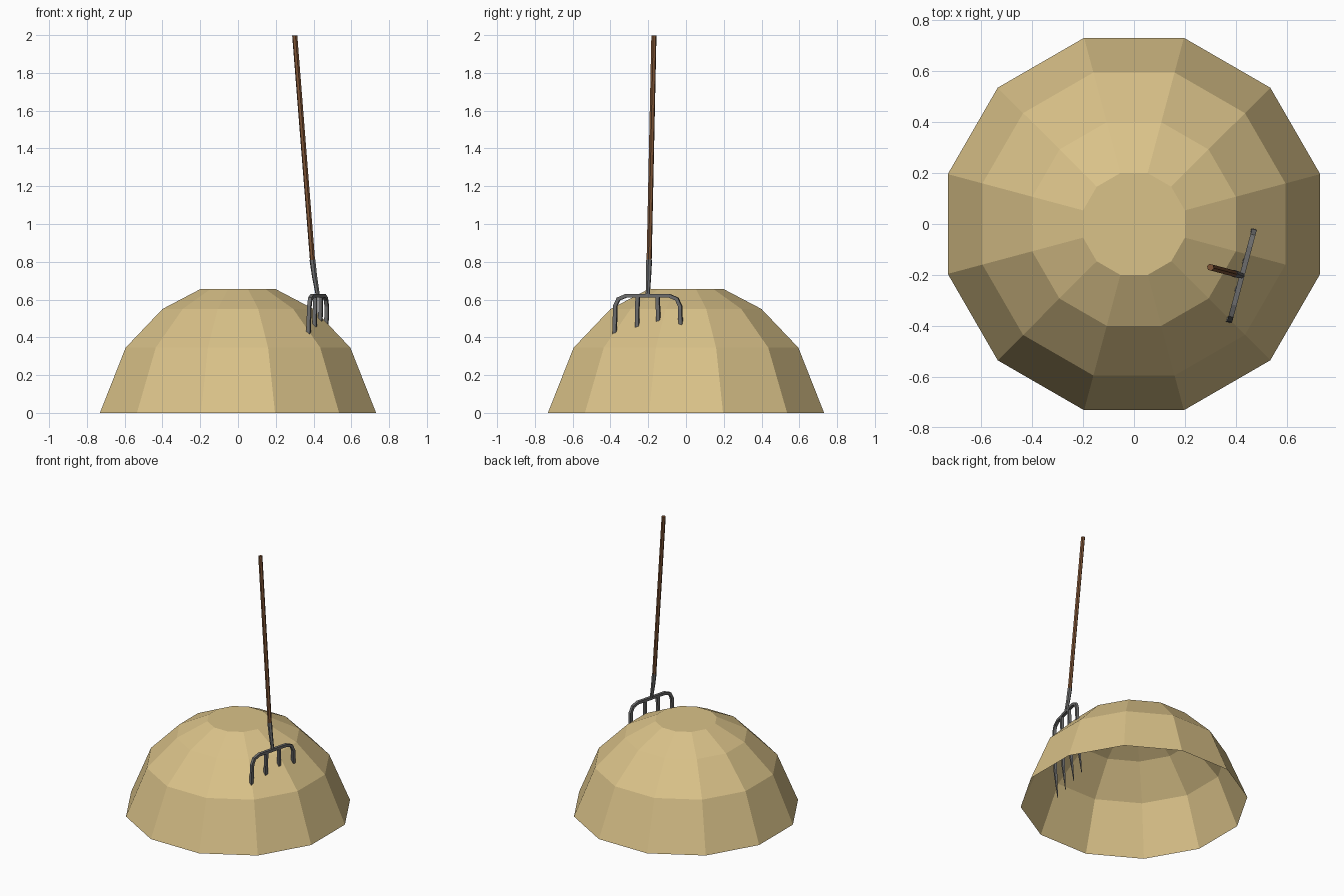
import bpy, bmesh, math
from mathutils import Vector

if "Cube" in bpy.data.objects:
    bpy.data.objects.remove(bpy.data.objects["Cube"])


def material(name, rgb):
    m = bpy.data.materials.new(name)
    m.diffuse_color = (*rgb, 1)
    m.use_nodes = True
    m.node_tree.nodes["Principled BSDF"].inputs["Base Color"].default_value = m.diffuse_color
    return m


HAY = material("hay", (0.70, 0.54, 0.25))
WOOD = material("wood", (0.20, 0.085, 0.035))
METAL = material("metal", (0.15, 0.15, 0.15))

# Fork frame: U runs along the crossbar, V points out from it
ORIGIN = Vector((0.424, -0.203, 0))
A = math.radians(15)
U = Vector((math.sin(A), math.cos(A), 0))
V = Vector((math.cos(A), -math.sin(A), 0))


def finish(bm, name, mat):
    bmesh.ops.recalc_face_normals(bm, faces=bm.faces)
    me = bpy.data.meshes.new(name)
    bm.to_mesh(me)
    bm.free()
    me.materials.append(mat)
    ob = bpy.data.objects.new(name, me)
    bpy.context.collection.objects.link(ob)
    return ob


def skin(bm, rings):
    """Join successive vertex loops with quads."""
    for r0, r1 in zip(rings, rings[1:]):
        n = len(r0)
        for i in range(n):
            j = (i + 1) % n
            bm.faces.new((r0[i], r0[j], r1[j], r1[i]))


def rod(name, points, radii, sides, axis, mat):
    """Sweep a polygon along (u, v, z) points; axis is normal to the path plane."""
    bm = bmesh.new()
    path = [ORIGIN + U * u + V * v + Vector((0, 0, z)) for u, v, z in points]
    rings = []
    for i, (p, r) in enumerate(zip(path, radii)):
        t = (path[min(i + 1, len(path) - 1)] - path[max(i - 1, 0)]).normalized()
        other = t.cross(axis).normalized()
        side = other.cross(t)
        ring = []
        for k in range(sides):
            a = 2 * math.pi * (k + 0.5) / sides
            ring.append(bm.verts.new(p + (side * math.cos(a) + other * math.sin(a)) * r))
        rings.append(ring)
    skin(bm, rings)
    bm.faces.new(rings[0])
    bm.faces.new(rings[-1])
    return finish(bm, name, mat)


# Haystack: twelve-sided dome, open underneath
bm = bmesh.new()
rings = []
for r, z in [(0.757, 0), (0.616, 0.345), (0.414, 0.55), (0.207, 0.655)]:
    angles = [math.radians(15 + 30 * k) for k in range(12)]
    rings.append([bm.verts.new((r * math.cos(a), r * math.sin(a), z)) for a in angles])
skin(bm, rings)
bm.faces.new(rings[-1])
finish(bm, "haystack", HAY)

# Wooden handle and metal neck
rod("handle", [(0, -0.128, 1.998), (0, -0.03, 0.80)], [0.014, 0.014], 6, U, WOOD)
rod("neck", [(0, -0.031, 0.81), (0, -0.019, 0.72), (0, 0, 0.615)],
    [0.016, 0.014, 0.011], 6, U, METAL)

# Crossbar with both outer tines in one bent rod
half = [(0.188, -0.03, 0.07), (0.184, -0.012, 0.25), (0.181, -0.004, 0.43),
        (0.178, 0, 0.565), (0.160, 0, 0.603), (0.118, 0, 0.62)]
widths = [0.002, 0.012, 0.014, 0.014, 0.014, 0.014]
arch = [(-u, v, z) for u, v, z in half] + half[::-1]
rod("crossbar_and_outer_tines", arch, widths + widths[::-1], 4, V, METAL)

# Inner tines
for s, label in ((-1, "left"), (1, "right")):
    pts = [(s * 0.055, 0, 0.62), (s * 0.059, -0.004, 0.43),
           (s * 0.062, -0.012, 0.25), (s * 0.065, -0.03, 0.07)]
    rod("inner_tine_" + label, pts, [0.014, 0.014, 0.012, 0.002], 4, V, METAL)
